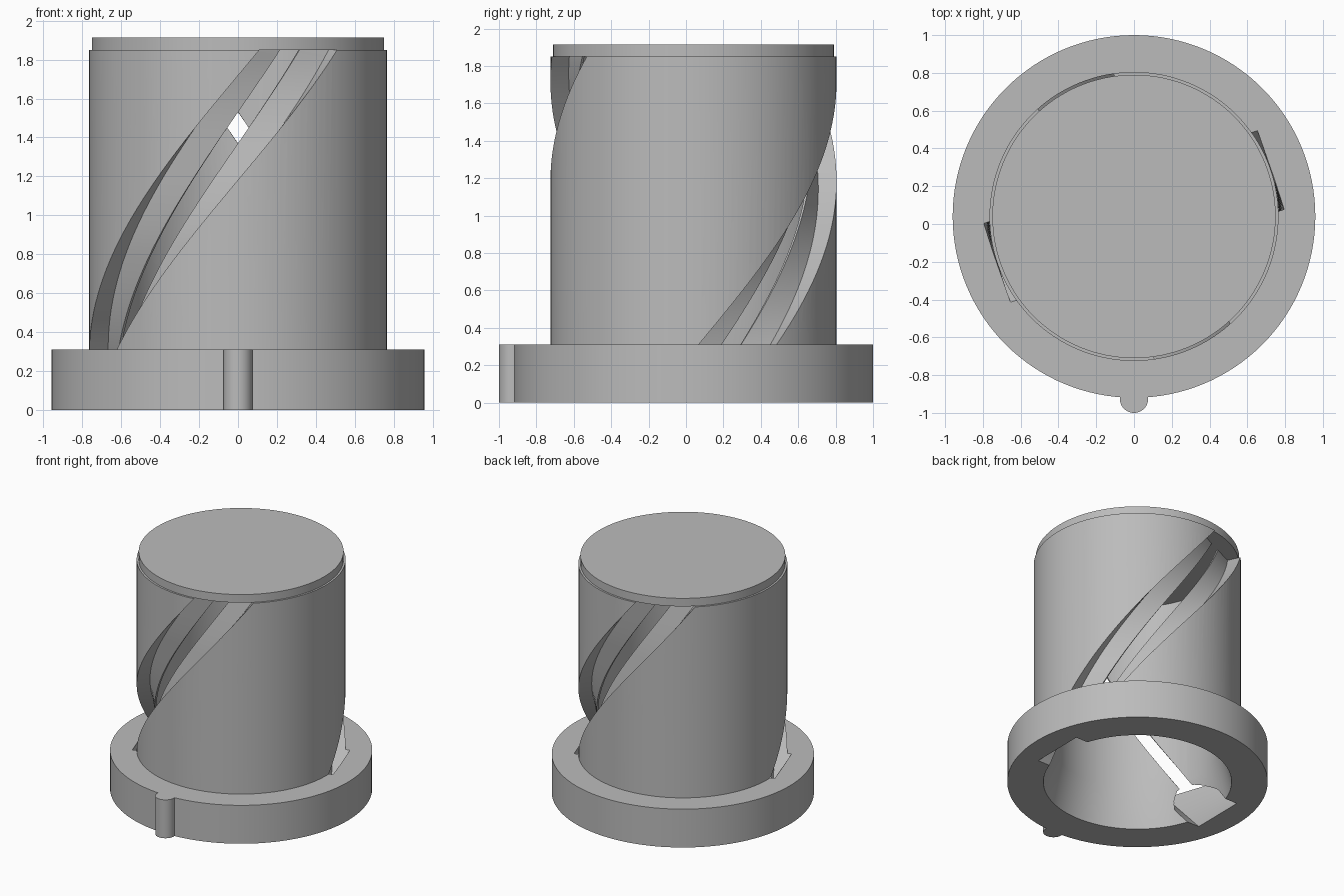
import bpy, bmesh, math

cube = bpy.data.objects.get("Cube")
if cube:
    bpy.data.objects.remove(cube, do_unlink=True)

CENTRE_Y = 0.04
FLANGE_TOP, BODY_TOP, LID_TOP = 0.31, 1.85, 1.915
TWIST = math.radians(62.5)      # groove rotation per unit of height
SEGMENTS = 128

grey = bpy.data.materials.new("plain_grey")
grey.use_nodes = True
colour = (0.5, 0.5, 0.5, 1)
grey.diffuse_color = colour
grey.node_tree.nodes["Principled BSDF"].inputs["Base Color"].default_value = colour


def add_object(name, bm, y=CENTRE_Y):
    bmesh.ops.recalc_face_normals(bm, faces=bm.faces)
    mesh = bpy.data.meshes.new(name)
    bm.to_mesh(mesh)
    bm.free()
    mesh.materials.append(grey)
    obj = bpy.data.objects.new(name, mesh)
    obj.location.y = y
    bpy.context.collection.objects.link(obj)
    return obj


def bridge_rings(bm, rings, closed):
    count = len(rings)
    for i in range(count if closed else count - 1):
        a, b = rings[i], rings[(i + 1) % count]
        for j in range(len(a)):
            k = (j + 1) % len(a)
            bm.faces.new((a[j], a[k], b[k], b[j]))
    if not closed:
        bm.faces.new(rings[0])
        bm.faces.new(rings[-1])


def lathe(name, profile, closed):
    bm = bmesh.new()
    rings = []
    for r, z in profile:
        angles = [math.tau * i / SEGMENTS for i in range(SEGMENTS)]
        rings.append([bm.verts.new((r * math.cos(a), r * math.sin(a), z)) for a in angles])
    bridge_rings(bm, rings, closed)
    return add_object(name, bm)


def groove_cutter(name, start):
    # Stepped section: wide outer channel with a narrow slit behind it
    half = [(0.42, 0.055), (0.63, 0.055), (0.63, 0.22), (0.765, 0.22)]
    section = half + [(d, -t) for d, t in reversed(half)]
    bm = bmesh.new()
    rings = []
    rows = 80
    for i in range(rows + 1):
        z = -0.1 + 2.1 * i / rows
        a = start + TWIST * (z - 1.45)
        c, s = math.cos(a), math.sin(a)
        rings.append([bm.verts.new((d * c - t * s, d * s + t * c, z)) for d, t in section])
    bridge_rings(bm, rings, False)
    obj = add_object(name, bm)
    obj.hide_render = True
    return obj


def combine(target, tool, operation):
    mod = target.modifiers.new(operation.lower(), 'BOOLEAN')
    mod.operation = operation
    mod.solver = 'EXACT'
    mod.object = tool
    bpy.context.view_layer.objects.active = target
    bpy.ops.object.modifier_apply(modifier=mod.name)
    bpy.data.objects.remove(tool, do_unlink=True)


# Hollow sleeve with flange and flared bore
sleeve = lathe("flanged_sleeve", [
    (0.694, 0), (0.96, 0), (0.96, FLANGE_TOP), (0.765, FLANGE_TOP),
    (0.765, BODY_TOP), (0.62, BODY_TOP), (0.62, FLANGE_TOP)], True)

# Locating lug on the front of the flange
bm = bmesh.new()
bmesh.ops.create_cone(bm, cap_ends=True, segments=48, radius1=0.075, radius2=0.075,
                      depth=FLANGE_TOP)
bmesh.ops.translate(bm, verts=bm.verts, vec=(0, 0, FLANGE_TOP / 2))
combine(sleeve, add_object("locating_lug", bm, -0.925), 'UNION')

# Two opposite spiral grooves
for side in (-1, 1):
    combine(sleeve, groove_cutter("groove_cutter", side * math.pi / 2), 'DIFFERENCE')

# Lid closing the top
lid = lathe("lid", [(0.75, BODY_TOP), (0.75, LID_TOP)], False)

for obj in (sleeve, lid):
    bpy.ops.object.select_all(action='DESELECT')
    obj.select_set(True)
    bpy.context.view_layer.objects.active = obj
    bpy.ops.object.shade_smooth_by_angle(angle=math.radians(30))
